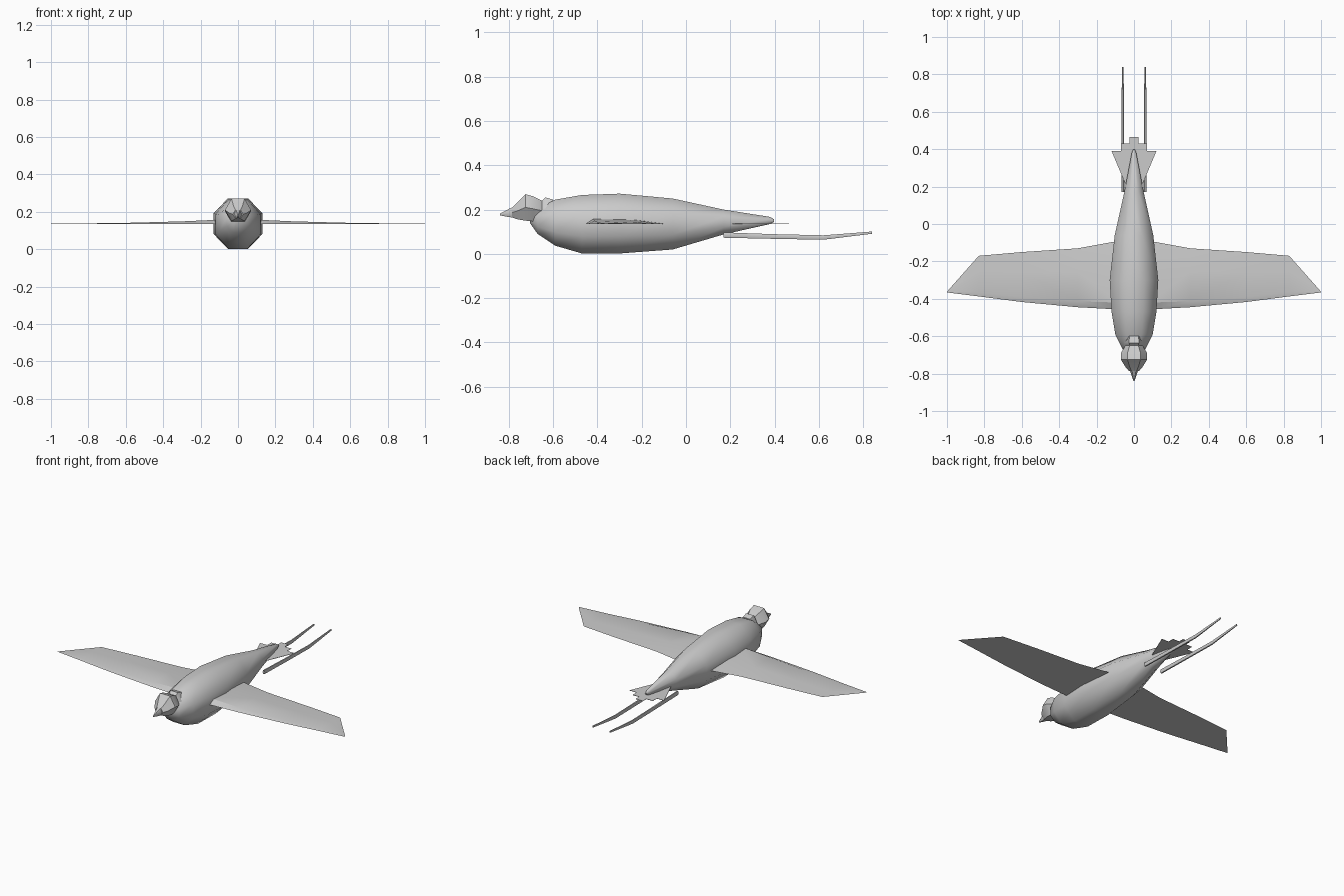
import bpy, bmesh, math

if "Cube" in bpy.data.objects:
    bpy.data.objects.remove(bpy.data.objects["Cube"])


def finish(name, bm, smooth=None):
    bmesh.ops.recalc_face_normals(bm, faces=bm.faces)
    me = bpy.data.meshes.new(name)
    bm.to_mesh(me)
    bm.free()
    ob = bpy.data.objects.new(name, me)
    bpy.context.collection.objects.link(ob)
    if smooth:
        bpy.ops.object.select_all(action='DESELECT')
        ob.select_set(True)
        bpy.context.view_layer.objects.active = ob
        bpy.ops.object.shade_smooth_by_angle(angle=math.radians(smooth))
    return ob


def bridge(bm, rings):
    n = len(rings[0])
    for a, b in zip(rings, rings[1:]):
        for i in range(n):
            j = (i + 1) % n
            bm.faces.new((a[i], a[j], b[j], b[i]))
    bm.faces.new(rings[0])
    bm.faces.new(rings[-1])


def loft(name, sections, sides, phase, x0=0.0, smooth=50):
    """Sections along y: (y, half width, bottom z, top z)."""
    bm = bmesh.new()
    angles = [phase + 2 * math.pi * i / sides for i in range(sides)]
    wx = max(math.cos(a) for a in angles)
    wz = max(math.sin(a) for a in angles)
    rings = []
    for y, w, lo, hi in sections:
        rings.append([bm.verts.new((x0 + w * math.cos(a) / wx, y,
                                    (lo + hi) / 2 + (hi - lo) / 2 * math.sin(a) / wz))
                      for a in angles])
    bridge(bm, rings)
    return finish(name, bm, smooth)


# Body: eight-sided and tapering towards the tail
loft("body", [(-0.705, 0.02, 0.14, 0.18), (-0.67, 0.06, 0.09, 0.205),
              (-0.59, 0.10, 0.037, 0.245), (-0.47, 0.12, 0.002, 0.266),
              (-0.30, 0.13, 0.002, 0.272), (-0.06, 0.103, 0.02, 0.25),
              (0.17, 0.052, 0.088, 0.20), (0.38, 0.012, 0.135, 0.167),
              (0.398, 0.005, 0.145, 0.156)], 8, math.pi / 8)

# Head with a raised collar at the nape
loft("head", [(-0.785, 0.028, 0.165, 0.21), (-0.765, 0.045, 0.157, 0.228),
              (-0.725, 0.07, 0.15, 0.27), (-0.69, 0.07, 0.147, 0.26),
              (-0.65, 0.046, 0.15, 0.24), (-0.635, 0.052, 0.15, 0.255),
              (-0.60, 0.05, 0.16, 0.245)], 6, 0, smooth=40)
loft("beak", [(-0.84, 0.003, 0.174, 0.182), (-0.80, 0.016, 0.166, 0.203),
              (-0.76, 0.03, 0.163, 0.222)], 6, 0)

# Wings: flat underneath, gently arched on top at the root
# Stations: (x, leading y, trailing y, thickness)
STATIONS = [(0.08, -0.457, -0.09, 0.024), (0.30, -0.445, -0.13, 0.014),
            (0.60, -0.417, -0.15, 0.006), (0.83, -0.387, -0.17, 0.003),
            (1.00, -0.366, -0.362, 0.002)]
for side, s in (("left", 1), ("right", -1)):
    bm = bmesh.new()
    rings = []
    for x, y0, y1, t in STATIONS:
        c = y1 - y0
        pts = [(y0, 0.0), (y0 + 0.1 * c, t), (y0 + 0.6 * c, t * 0.85), (y1, 0.0),
               (y0 + 0.5 * c, -0.001)]
        rings.append([bm.verts.new((s * x, y, 0.135 + z)) for y, z in pts])
    bridge(bm, rings)
    finish(side + "_wing", bm, 30)

    # Long tail streamers
    loft(side + "_streamer", [(0.17, 0.008, 0.073, 0.097), (0.40, 0.008, 0.068, 0.089),
                              (0.62, 0.007, 0.064, 0.084), (0.84, 0.004, 0.091, 0.101)],
         6, 0, x0=s * 0.06)

# Tail fan: thin stepped feathers
half = [(0.025, 0.465), (0.025, 0.43), (0.07, 0.43), (0.07, 0.39),
        (0.12, 0.39), (0.04, 0.20)]
outline = half + [(-x, y) for x, y in reversed(half)]
bm = bmesh.new()
rings = [[bm.verts.new((x, y, z)) for x, y in outline] for z in (0.135, 0.137)]
bridge(bm, rings)
finish("tail_fan", bm)
